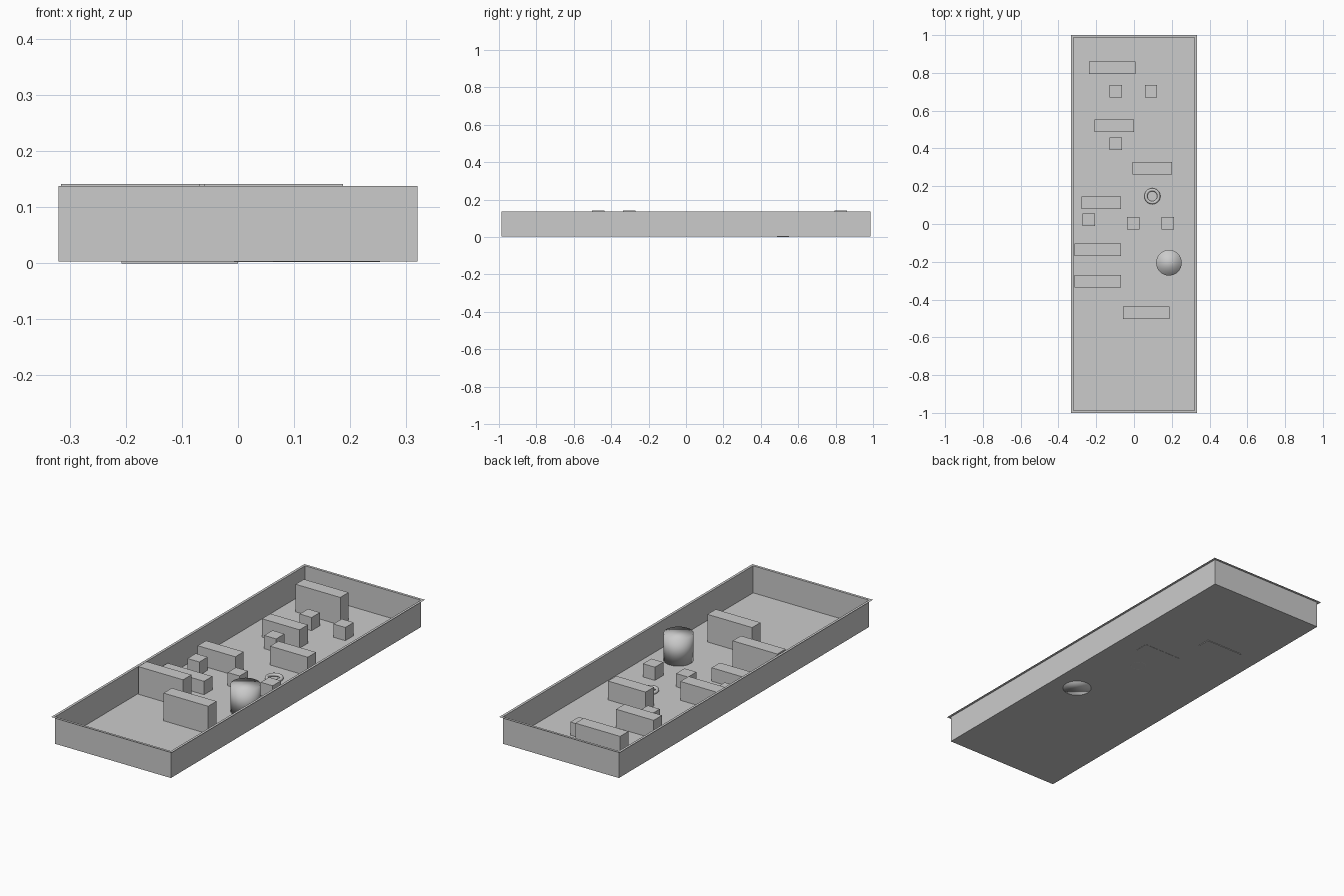
import bpy
import bmesh
from mathutils import Matrix, Vector

cube = bpy.data.objects.get("Cube")
if cube:
    bpy.data.objects.remove(cube, do_unlink=True)

grey = bpy.data.materials.new("plain_grey")
grey.use_nodes = True
colour = (0.6, 0.6, 0.6, 1)
grey.diffuse_color = colour
grey.node_tree.nodes["Principled BSDF"].inputs["Base Color"].default_value = colour

FLOOR = 0.003
RIM = 0.138


def add_object(name, bm, smooth=False):
    mesh = bpy.data.meshes.new(name)
    for face in bm.faces:
        face.smooth = smooth
    bm.to_mesh(mesh)
    bm.free()
    mesh.materials.append(grey)
    obj = bpy.data.objects.new(name, mesh)
    bpy.context.collection.objects.link(obj)
    return obj


def add_block(name, x, y, width, depth, bottom, top):
    bm = bmesh.new()
    size = Vector((width, depth, top - bottom, 1))
    bmesh.ops.create_cube(bm, size=1, matrix=Matrix.Translation((x, y, (top + bottom) / 2)) @ Matrix.Diagonal(size))
    add_object(name, bm)


# Open tray: a floor sheet, walls extruded up, then a flat lip turned outward
bm = bmesh.new()
rings = []
for half_x, half_y, z in ((0.32, 0.987, FLOOR), (0.32, 0.987, RIM), (0.333, 1.0, RIM)):
    rings.append([bm.verts.new((sx * half_x, sy * half_y, z))
                  for sx, sy in ((-1, -1), (1, -1), (1, 1), (-1, 1))])
bm.faces.new(rings[0][::-1])
for low, high in zip(rings, rings[1:]):
    for i in range(4):
        j = (i + 1) % 4
        bm.faces.new((low[i], low[j], high[j], high[i]))
add_object("tray", bm)

# Tall, medium and low slabs standing on the floor
DEPTH = 0.066
for name, x, y, width, bottom, top in (
        ("tall_slab_back", -0.115, 0.828, 0.247, FLOOR, 0.141),
        ("tall_slab_side", -0.192, -0.303, 0.247, FLOOR, 0.141),
        ("tall_slab_front", 0.064, -0.47, 0.247, FLOOR, 0.141),
        ("medium_slab_back", -0.104, 0.519, 0.208, 0.0, 0.095),
        ("medium_slab_middle", 0.097, 0.296, 0.208, 0.002, 0.097),
        ("medium_slab_side", -0.174, 0.112, 0.208, FLOOR, 0.097),
        ("low_slab", -0.192, -0.137, 0.247, FLOOR, 0.07)):
    add_block(name, x, y, width, DEPTH, bottom, top)

# Small cubes
for i, (x, y) in enumerate(((-0.096, 0.704), (0.09, 0.704), (-0.096, 0.424),
                            (-0.239, 0.022), (-0.004, 0.004), (0.179, 0.004))):
    add_block(f"small_cube_{i + 1}", x, y, DEPTH, DEPTH, FLOOR, 0.069)

# Smooth drum
bm = bmesh.new()
bmesh.ops.create_cone(bm, cap_ends=True, segments=32, radius1=0.068, radius2=0.068,
                      depth=0.135, matrix=Matrix.Translation((0.185, -0.205, 0.07)))
add_object("drum", bm, smooth=True)

# Ring lying on the floor
bpy.ops.mesh.primitive_torus_add(major_radius=0.034, minor_radius=0.0085, major_segments=48,
                                 minor_segments=12, location=(0.097, 0.147, 0.011))
ring = bpy.context.object
ring.name = "floor_ring"
ring.data.materials.append(grey)
bpy.ops.object.shade_smooth()
